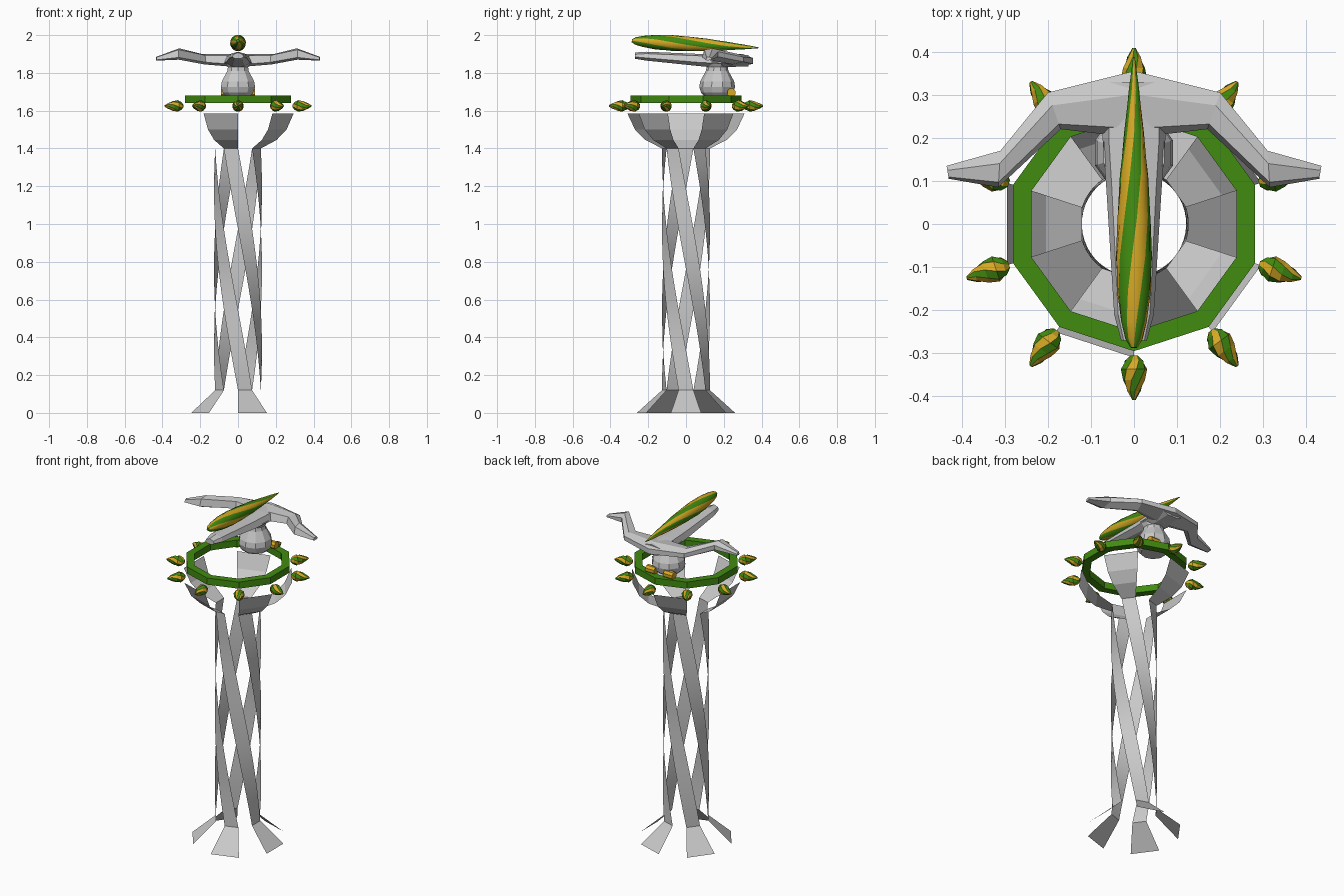
import bpy, bmesh, math
from math import sin, cos, radians, pi
from mathutils import Matrix, Vector

if "Cube" in bpy.data.objects:
    bpy.data.objects.remove(bpy.data.objects["Cube"])


def material(name, rgb):
    m = bpy.data.materials.new(name)
    m.diffuse_color = (*rgb, 1)
    m.use_nodes = True
    m.node_tree.nodes["Principled BSDF"].inputs["Base Color"].default_value = m.diffuse_color
    return m


GREY = material("stone grey", (0.58, 0.58, 0.58))
GREEN = material("leaf green", (0.053, 0.26, 0.005))
YELLOW = material("corn yellow", (0.68, 0.40, 0.018))


def finish(name, bm, mats, smooth=None, closed=True):
    if closed:
        bmesh.ops.recalc_face_normals(bm, faces=bm.faces[:])
    me = bpy.data.meshes.new(name)
    bm.to_mesh(me)
    bm.free()
    for m in mats:
        me.materials.append(m)
    ob = bpy.data.objects.new(name, me)
    bpy.context.collection.objects.link(ob)
    if smooth:
        bpy.ops.object.select_all(action='DESELECT')
        ob.select_set(True)
        bpy.context.view_layer.objects.active = ob
        bpy.ops.object.shade_smooth_by_angle(angle=radians(smooth))
    return ob


def loft(bm, rings, stripe=None):
    """Skin closed rings and cap both ends; stripe(i) gives the material."""
    vs = [[bm.verts.new(p) for p in r] for r in rings]
    n = len(rings[0])
    for a, b in zip(vs, vs[1:]):
        for i in range(n):
            j = (i + 1) % n
            f = bm.faces.new((a[i], a[j], b[j], b[i]))
            if stripe:
                f.material_index = stripe(i)
    bm.faces.new(vs[0][::-1])
    bm.faces.new(vs[-1])


def circle(r, z, n, turn=0.0):
    return [Vector((r * cos(2 * pi * i / n + turn), r * sin(2 * pi * i / n + turn), z))
            for i in range(n)]


def polar(r, deg, z):
    return (r * cos(radians(deg)), r * sin(radians(deg)), z)


# Five thin twisted bands: flared foot, helical shaft, flared capital
STEPS, TWIST, R, Z0, Z1 = 14, -108, 0.127, 0.12, 1.40
path = [(0.26, 0.0, 0)]
path += [(R, Z0 + (Z1 - Z0) * i / STEPS, TWIST * i / STEPS) for i in range(STEPS + 1)]
path += [(0.215, 1.445, TWIST), (0.27, 1.50, TWIST), (0.31, 1.585, TWIST)]
bm = bmesh.new()
for k in range(5):
    rows = [[bm.verts.new(polar(r, 72 * k + t + s, z)) for s in (-18, 18)]
            for r, z, t in path]
    for a, b in zip(rows, rows[1:]):
        bm.faces.new((a[0], a[1], b[1], b[0]))
finish("column_bands", bm, [GREY], smooth=14, closed=False)

# Ten-sided green ring
bm = bmesh.new()
prof = [(0.295, 1.64), (0.295, 1.68), (0.25, 1.68), (0.25, 1.64)]
rows = [[bm.verts.new(polar(r, -90 + 36 * k, z)) for r, z in prof] for k in range(10)]
for k in range(10):
    a, b = rows[k], rows[(k + 1) % 10]
    for i in range(4):
        j = (i + 1) % 4
        bm.faces.new((a[i], b[i], b[j], a[j]))
finish("ring", bm, [GREEN])

# Ten striped buds pointing outwards around the ring
for k in range(10):
    bm = bmesh.new()
    loft(bm, [circle(r, z, 8, t) for r, z, t in
              [(0.008, 0.305, 0), (0.022, 0.317, 0.25), (0.031, 0.337, 0.6),
               (0.026, 0.362, 1.0), (0.016, 0.387, 1.4), (0.004, 0.408, 1.7)]],
         lambda i: i % 2)
    m = (Matrix.Translation((0, 0, 1.625)) @ Matrix.Rotation(radians(-90 + 36 * k), 4, 'Z')
         @ Matrix.Rotation(pi / 2, 4, 'Y'))
    bmesh.ops.transform(bm, matrix=m, verts=bm.verts[:])
    finish(f"bud_{k + 1}", bm, [GREEN, YELLOW])

# Pedestal under the bird shape
bm = bmesh.new()
loft(bm, [circle(r, z, 10, pi / 10) for r, z in
          [(0.07, 1.68), (0.085, 1.695), (0.095, 1.725), (0.09, 1.755),
           (0.06, 1.81), (0.056, 1.83), (0.075, 1.86)]])
bmesh.ops.translate(bm, vec=(0, 0.165, 0), verts=bm.verts[:])
finish("pedestal", bm, [GREY])

# Small yellow rollers behind the pedestal
for side, label in ((-1, "left"), (1, "right")):
    bm = bmesh.new()
    loft(bm, [circle(0.023, z, 8, pi / 8) for z in (0.03, 0.09)])
    bmesh.ops.transform(bm, matrix=Matrix.Translation((0, 0.24, 1.695))
                        @ Matrix.Rotation(side * pi / 2, 4, 'Y'), verts=bm.verts[:])
    finish(f"roller_{label}", bm, [YELLOW])

# Swept wings: x rear, x front, y rear, y front, top, bottom
half = [(0.20, 0.17, 0.305, 0.22, 1.90, 1.845),
        (0.31, 0.315, 0.17, 0.085, 1.93, 1.87),
        (0.435, 0.43, 0.135, 0.105, 1.885, 1.865)]
centre = [(0, 0, 0.355, 0.20, 1.90, 1.83)]
spans = [(-a, -b, *rest) for a, b, *rest in half[::-1]] + centre + half


def wing_ring(xr, xf, yr, yf, top, bot):
    h, mix = top - bot, lambda t: (xr + (xf - xr) * t, yr + (yf - yr) * t)
    return [(*mix(0), bot + 0.25 * h), (*mix(0), bot + 0.7 * h), (*mix(0.35), top),
            (*mix(0.86), top - 0.12 * h), (*mix(1), bot + 0.2 * h), (*mix(0.7), bot)]


bm = bmesh.new()
loft(bm, [wing_ring(*s) for s in spans])
finish("wings", bm, [GREY])

# Tapered body reaching forward: y, half width, top, bottom
bm = bmesh.new()
loft(bm, [[(-w, y, b + 0.3 * (t - b)), (-0.8 * w, y, t - 0.01), (0, y, t), (0.8 * w, y, t - 0.01),
           (w, y, b + 0.3 * (t - b)), (0.5 * w, y, b), (-0.5 * w, y, b)]
          for y, w, t, b in [(0.33, 0.07, 1.895, 1.835), (0.20, 0.073, 1.90, 1.83),
                             (0.08, 0.064, 1.90, 1.835), (-0.21, 0.046, 1.912, 1.865),
                             (-0.27, 0.03, 1.908, 1.875)]])
finish("body", bm, [GREY])

# Long striped cob lying on the body
bm = bmesh.new()
prof = [(0.0, 0.008), (0.02, 0.02), (0.06, 0.03), (0.13, 0.039), (0.21, 0.042), (0.30, 0.039),
        (0.40, 0.033), (0.50, 0.023), (0.60, 0.012), (0.675, 0.002)]
loft(bm, [circle(r, z, 16, 3.2 * z) for z, r in prof], lambda i: (i // 2) % 2)
m = Matrix.Translation((0, -0.287, 1.97)) @ Matrix.Rotation(-pi / 2 - 0.055, 4, 'X')
bmesh.ops.transform(bm, matrix=m, verts=bm.verts[:])
finish("cob", bm, [GREEN, YELLOW], smooth=40)
